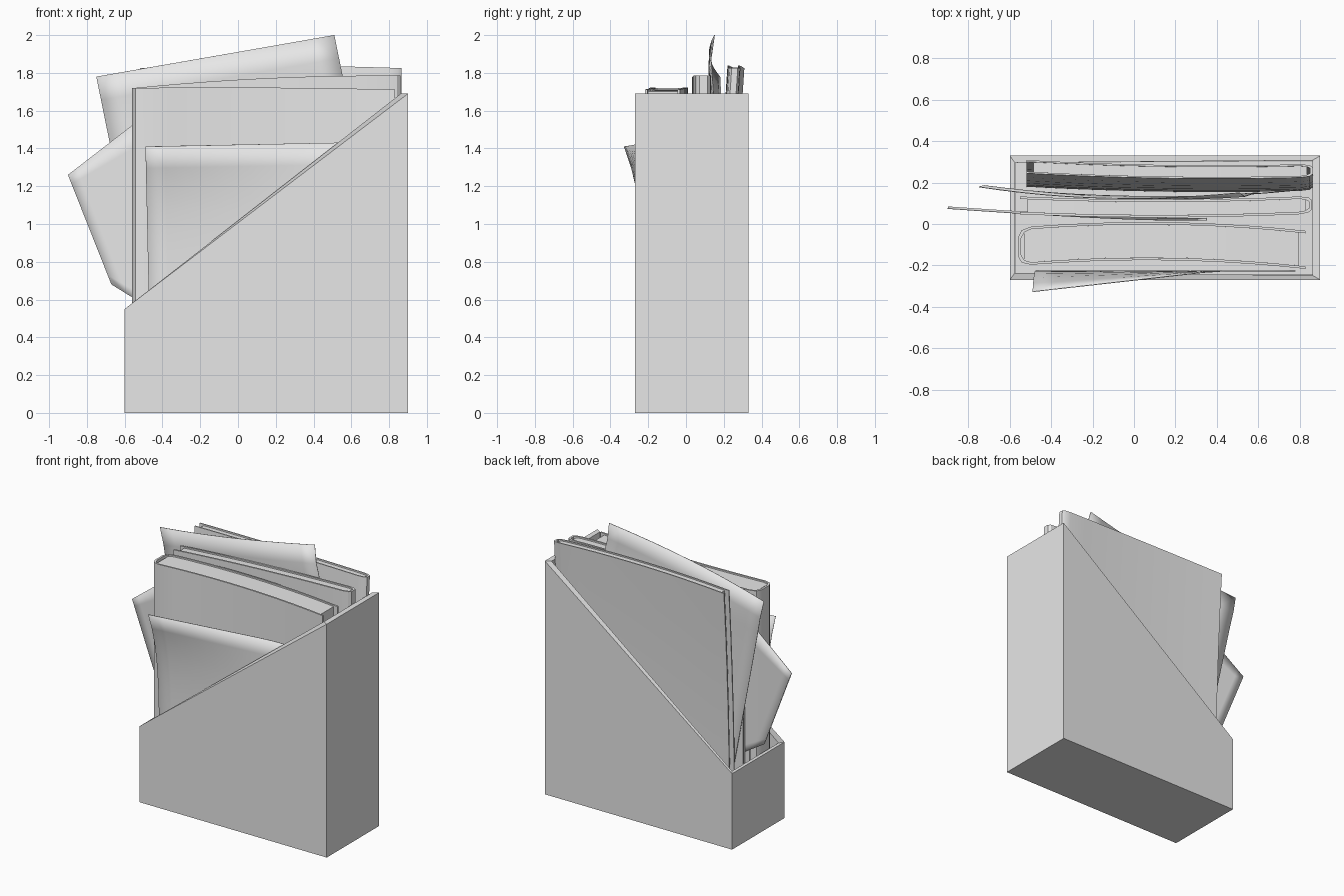
import bpy, bmesh, math

old = bpy.data.objects.get("Cube")
if old:
    bpy.data.objects.remove(old, do_unlink=True)

grey = bpy.data.materials.new("plain_grey")
grey.use_nodes = True
grey.diffuse_color = (0.8, 0.8, 0.8, 1)
grey.node_tree.nodes["Principled BSDF"].inputs["Base Color"].default_value = (0.8, 0.8, 0.8, 1)


def finish(name, bm, thickness=0, offset=0, smooth=True):
    """Turn a bmesh into a named object, with optional wall thickness."""
    bmesh.ops.recalc_face_normals(bm, faces=bm.faces[:])
    mesh = bpy.data.meshes.new(name)
    bm.to_mesh(mesh)
    bm.free()
    mesh.materials.append(grey)
    obj = bpy.data.objects.new(name, mesh)
    bpy.context.collection.objects.link(obj)
    bpy.ops.object.select_all(action='DESELECT')
    obj.select_set(True)
    bpy.context.view_layer.objects.active = obj
    if smooth:
        bpy.ops.object.shade_smooth_by_angle(angle=math.radians(30))
    if thickness:
        mod = obj.modifiers.new("thickness", 'SOLIDIFY')
        mod.thickness = thickness
        mod.offset = offset
        mod.use_even_offset = True
    return obj


def bend(values, u):
    """Smooth curve through the left, middle and right values."""
    a, b, c = values
    return a * (1 - u) * (1 - 2 * u) + 4 * b * u * (1 - u) + c * u * (2 * u - 1)


# Holder: sloped box, open at the top
bm = bmesh.new()
profile = [(-0.6, 0), (0.9, 0), (0.9, 1.69), (-0.6, 0.55)]
front = [bm.verts.new((x, -0.27, z)) for x, z in profile]
back = [bm.verts.new((x, 0.33, z)) for x, z in profile]
bm.faces.new(front)
bm.faces.new(back[::-1])
for i, j in ((0, 1), (1, 2), (3, 0)):
    bm.faces.new((front[i], front[j], back[j], back[i]))
finish("holder", bm, 0.027, -1, smooth=False)


# Books: a bent cover wrapped around a page block
def slab(name, path_a, path_b, place, bottom, drop, rows=6):
    bm = bmesh.new()
    n = len(path_a)
    ring = path_a + path_b[::-1]
    levels = [[bm.verts.new(place(t, s, r / rows, bottom, drop)) for t, s in ring]
              for r in range(rows + 1)]
    count = len(ring)
    for low, high in zip(levels, levels[1:]):
        for i in range(count):
            j = (i + 1) % count
            bm.faces.new((low[i], low[j], high[j], high[i]))
    for level in (levels[0], levels[-1]):
        for i in range(n - 1):
            bm.faces.new((level[i], level[i + 1], level[count - 2 - i], level[count - 1 - i]))
    finish(name, bm)


def book(name, spine, opening, centre, half, top, lean=0, cover=0.012):
    left, right = min(spine, opening), max(spine, opening)

    def place(t, s, v, bottom, drop):
        x = spine + t * (opening - spine)
        u = (x - left) / (right - left)
        z = bottom + v * (bend(top, u) - drop - bottom)
        return x, bend(centre, u) + s * half - lean * (1 - v * v), z

    steps = [0.045 + 0.955 * i / 10 for i in range(11)]
    k = 1 - cover / half

    def wrap(side, inset):
        arm = [(t, side) for t in steps]
        nose = [(inset + 0.012, 0.85 * side), (inset, 0.5 * side)]
        return ([(t, -s) for t, s in arm[::-1] + nose]
                + nose[::-1] + arm)

    slab(name + "_cover", wrap(1, 0), wrap(k, 0.01), place, 0.03, 0)
    inner = [0.02 + 0.955 * i / 10 for i in range(11)]
    slab(name + "_pages", [(t, -k) for t in inner], [(t, k) for t in inner],
         place, 0.035, 0.01)


book("thick_book", -0.56, 0.83, (-0.11, -0.083, -0.125), 0.092, (1.72, 1.722, 1.712))
book("middle_book", 0.86, -0.55, (0.09, 0.075, 0.093), 0.043, (1.72, 1.772, 1.785))
book("back_book", 0.865, -0.52, (0.277, 0.253, 0.258), 0.032, (1.825, 1.838, 1.825),
     lean=0.065, cover=0.008)


# Loose sheets: four corners in x and z, curved in y by a rule
def sheet(name, corners, depth, thickness=0.004, n=12):
    bm = bmesh.new()
    a, b, c, d = corners
    grid = []
    for r in range(n + 1):
        v = r / n
        row = []
        for q in range(n + 1):
            u = q / n
            x, z = ((1 - v) * ((1 - u) * a[i] + u * b[i]) + v * ((1 - u) * d[i] + u * c[i])
                    for i in (0, 1))
            row.append(bm.verts.new((x, depth(x, z), z)))
        grid.append(row)
    for r in range(n):
        for q in range(n):
            bm.faces.new((grid[r][q], grid[r][q + 1], grid[r + 1][q + 1], grid[r + 1][q]))
    finish(name, bm, thickness)


def clamp(v):
    return max(0.0, min(1.0, v))


# Sheet in front, its free corner curling outwards
sheet("front_sheet", [(-0.49, 1.41), (0.75, 1.435), (0.78, 0.04), (-0.46, 0.04)],
      lambda x, z: -0.227 - 0.1 * clamp((0.4 - x) / 0.89) * clamp((z - 0.65) / 0.76) ** 3)

# Thin booklet tipping out of the low end
sheet("tilted_booklet", [(-0.9, 1.26), (-0.33, 1.70), (0.35, 0.05), (-0.67, 0.68)],
      lambda x, z: 0.024 + 0.055 * clamp((0.1 - x)) ** 1.3, 0.012)

# Tall sheet sticking out of the top, slightly wavy
sheet("tall_sheet", [(-0.75, 1.78), (0.51, 2.0), (0.81, 0.52), (-0.45, 0.3)],
      lambda x, z: bend((0.185, 0.13, 0.16), (x + 0.75) / 1.5)
      + 0.015 * math.sin((z - 1.95) * 14) * clamp(2 * z - 3))
